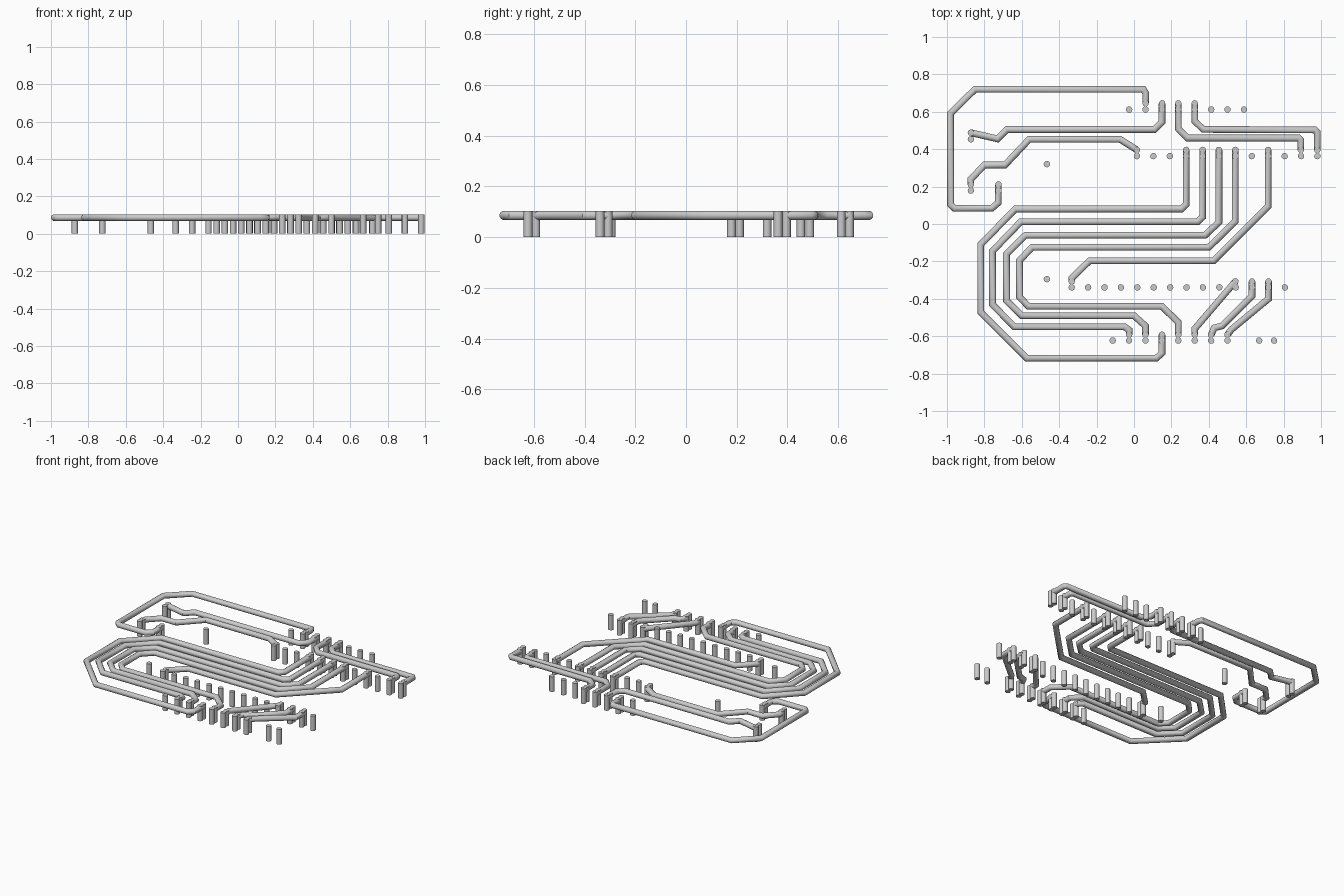
import bpy, bmesh
from math import cos, sin, tau, radians
from mathutils import Vector

cube = bpy.data.objects.get("Cube")
if cube:
    bpy.data.objects.remove(cube)

metal = bpy.data.materials.new("light grey metal")
GREY = (0.6, 0.6, 0.6, 1)
metal.use_nodes = True
metal.diffuse_color = GREY
metal.node_tree.nodes["Principled BSDF"].inputs["Base Color"].default_value = GREY

R, LEVEL, PIN_R, PIN_H = 0.0185, 0.086, 0.0172, 0.103
PITCH, SIDES = 0.0877, 12


def finish(bm, name):
    bmesh.ops.recalc_face_normals(bm, faces=bm.faces)
    mesh = bpy.data.meshes.new(name)
    bm.to_mesh(mesh)
    bm.free()
    mesh.materials.append(metal)
    obj = bpy.data.objects.new(name, mesh)
    bpy.context.collection.objects.link(obj)
    bpy.ops.object.select_all(action='DESELECT')
    obj.select_set(True)
    bpy.context.view_layer.objects.active = obj
    bpy.ops.object.shade_smooth_by_angle(angle=radians(40))


def add_pin(bm, x, y):
    rings = [[bm.verts.new((x + PIN_R * cos(tau * i / SIDES), y + PIN_R * sin(tau * i / SIDES), z))
              for i in range(SIDES)] for z in (0, PIN_H)]
    skin(bm, rings)


def skin(bm, rings):
    """Join rings of vertices into a closed tube."""
    for r0, r1 in zip(rings, rings[1:]):
        for k in range(SIDES):
            bm.faces.new((r0[k], r0[k - 1], r1[k - 1], r1[k]))
    bm.faces.new(rings[0])
    bm.faces.new(rings[-1])


def wire(name, path):
    """Mitred tube along a flat path, with a riser at each end."""
    bm = bmesh.new()
    pts = [Vector(p) for p in path]
    dirs = [(b - a).normalized() for a, b in zip(pts, pts[1:])]
    rings = []
    for i, p in enumerate(pts):
        d0, d1 = dirs[max(i - 1, 0)], dirs[min(i, len(dirs) - 1)]
        t = (d0 + d1).normalized()
        side = Vector((-t.y, t.x)) / max(t.dot(d0), 0.5)
        ring = []
        for k in range(SIDES):
            a = tau * (k + 0.5) / SIDES
            q = p + side * R * cos(a)
            ring.append(bm.verts.new((q.x, q.y, LEVEL + R * sin(a))))
        rings.append(ring)
    skin(bm, rings)
    for p in (pts[0], pts[-1]):
        add_pin(bm, p.x, p.y)
    finish(bm, name)


def pins(name, places):
    bm = bmesh.new()
    for x, y in places:
        add_pin(bm, x, y)
    finish(bm, name)


# Rows of pins
def row(x, y, count):
    return [(x + i * PITCH, y) for i in range(count)]


pins("back_pin_row", row(-0.026, 0.612, 8))
pins("upper_pin_row", row(0.016, 0.363, 12))
pins("lower_pin_row", row(-0.333, -0.339, 14))
pins("front_pin_row", row(-0.114, -0.623, 8))
pins("front_pin_pair", [(0.669, -0.623), (0.749, -0.623)])
pins("lone_pins", [(-0.466, 0.32), (-0.466, -0.295)])
pins("left_side_pins", [(-0.872, 0.453), (-0.872, 0.179), (-0.725, 0.179)])

# Wires at the back
wire("outer_back_wire", [(0.062, 0.645), (0.062, 0.70), (0.05, 0.72), (-0.85, 0.72), (-0.981, 0.592),
     (-0.981, 0.105), (-0.96, 0.084), (-0.76, 0.084), (-0.725, 0.115), (-0.725, 0.211)])
wire("middle_back_wire", [(0.15, 0.645), (0.15, 0.545), (0.11, 0.505), (-0.68, 0.505),
     (-0.73, 0.455), (-0.872, 0.488)])
wire("inner_back_wire", [(0.016, 0.396), (-0.075, 0.453), (-0.56, 0.453), (-0.69, 0.315),
     (-0.80, 0.315), (-0.872, 0.24), (-0.872, 0.211)])
wire("right_inner_wire", [(0.237, 0.645), (0.237, 0.51), (0.285, 0.46), (0.88, 0.46),
     (0.892, 0.448), (0.892, 0.396)])
wire("right_outer_wire", [(0.325, 0.645), (0.325, 0.55), (0.37, 0.506), (0.968, 0.503),
     (0.98, 0.491), (0.98, 0.396)])

# Nested wires bending round the left side
wire("bus_wire_1", [(0.279, 0.396), (0.279, 0.105), (0.255, 0.08), (-0.635, 0.08), (-0.82, -0.11),
     (-0.82, -0.47), (-0.575, -0.717), (0.12, -0.717), (0.15, -0.69), (0.15, -0.592)])
wire("bus_wire_2", [(0.367, 0.396), (0.367, 0.037), (0.34, 0.012), (-0.605, 0.012), (-0.757, -0.145),
     (-0.757, -0.43), (-0.64, -0.55), (-0.05, -0.55), (-0.026, -0.567), (-0.026, -0.592)])
wire("bus_wire_3", [(0.454, 0.396), (0.454, 0.01), (0.38, -0.06), (-0.58, -0.06), (-0.682, -0.16),
     (-0.682, -0.41), (-0.60, -0.49), (0, -0.49), (0.061, -0.545), (0.061, -0.592)])
wire("bus_wire_4", [(0.542, 0.396), (0.542, 0.015), (0.40, -0.125), (-0.545, -0.125), (-0.612, -0.195),
     (-0.612, -0.39), (-0.565, -0.44), (0.148, -0.44), (0.237, -0.525), (0.237, -0.592)])
wire("bus_wire_5", [(0.717, 0.396), (0.717, 0.095), (0.425, -0.197), (-0.238, -0.197),
     (-0.333, -0.29), (-0.333, -0.307)])

# Short wires at the front right
wire("front_wire_1", [(0.542, -0.307), (0.325, -0.56), (0.325, -0.592)])
wire("front_wire_2", [(0.631, -0.307), (0.631, -0.385), (0.47, -0.545), (0.43, -0.555), (0.412, -0.592)])
wire("front_wire_3", [(0.719, -0.307), (0.719, -0.40), (0.52, -0.565), (0.5, -0.592)])
